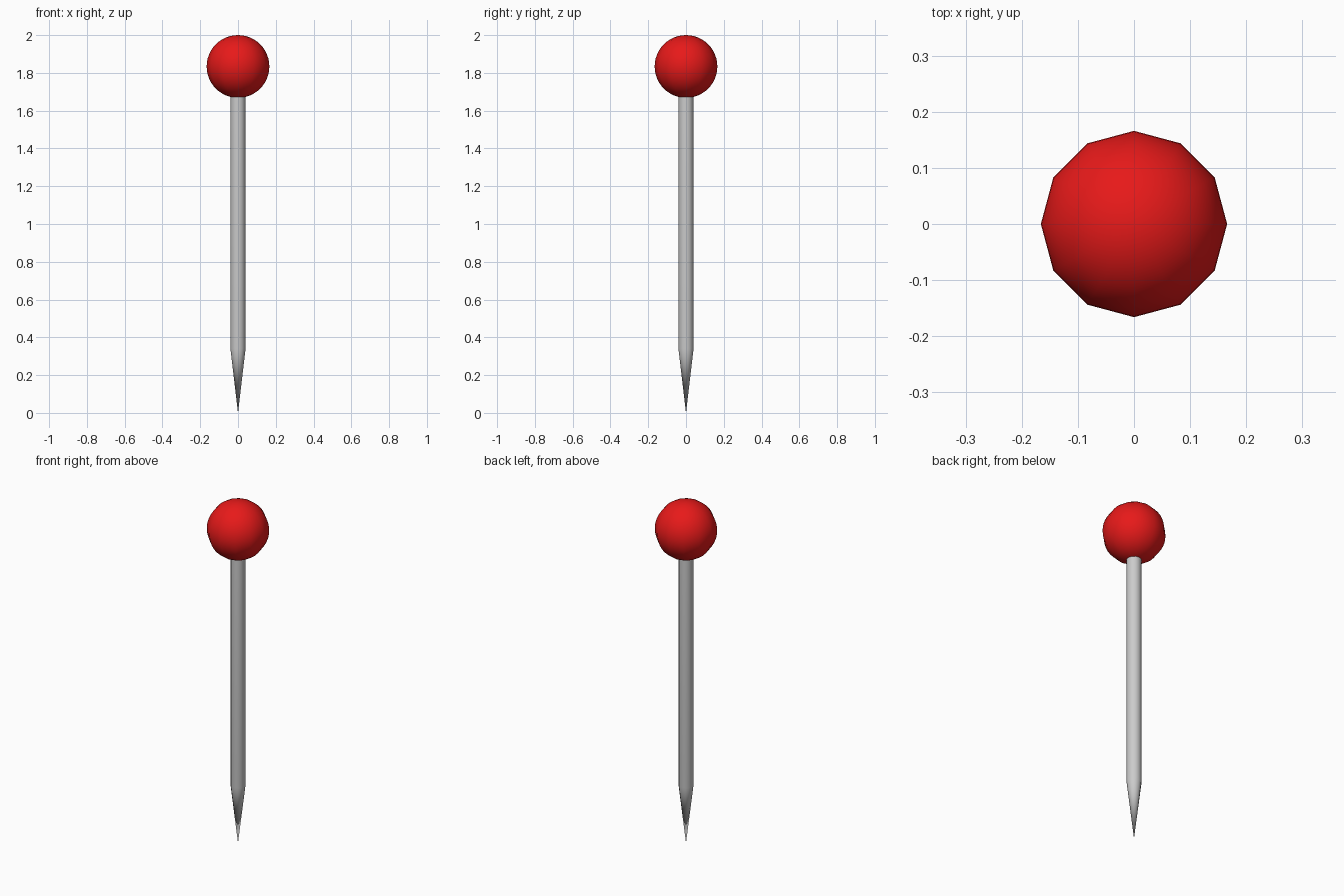
import bpy, math

if "Cube" in bpy.data.objects:
    bpy.data.objects.remove(bpy.data.objects["Cube"])

SIDES = 12


def lathe(name, profile):
    """Revolve (radius, z) points, bottom to top, around z; radius 0 makes a pole."""
    verts, rings, faces = [], [], []
    for r, z in profile:
        n = SIDES if r > 0 else 1
        rings.append([len(verts) + i for i in range(n)])
        for i in range(n):
            a = 2 * math.pi * i / SIDES
            verts.append((r * math.cos(a), r * math.sin(a), z))
    for lo, hi in zip(rings, rings[1:]):
        for i in range(SIDES):
            j = (i + 1) % SIDES
            quad = [lo[i % len(lo)], lo[j % len(lo)], hi[j % len(hi)], hi[i % len(hi)]]
            faces.append(list(dict.fromkeys(quad)))
    mesh = bpy.data.meshes.new(name)
    mesh.from_pydata(verts, [], faces)
    mesh.shade_smooth()
    obj = bpy.data.objects.new(name, mesh)
    bpy.context.collection.objects.link(obj)
    return obj


# Steel shaft with a tapered point, its open top tucked just inside the head
shaft = lathe("pin_shaft", [(0, 0), (0.04, 0.34), (0.04, 1.68)])

# Round red head
R, RINGS = 0.166, 24
arc = [(R * math.sin(math.pi * k / RINGS), 2 - R - R * math.cos(math.pi * k / RINGS))
       for k in range(1, RINGS)]
head = lathe("pin_head", [(0, 2 - 2 * R)] + arc + [(0, 2)])

red = bpy.data.materials.new("red_plastic")
red.diffuse_color = (0.8, 0.01, 0.01, 1)
red.use_nodes = True
red.node_tree.nodes["Principled BSDF"].inputs["Base Color"].default_value = red.diffuse_color
head.data.materials.append(red)
